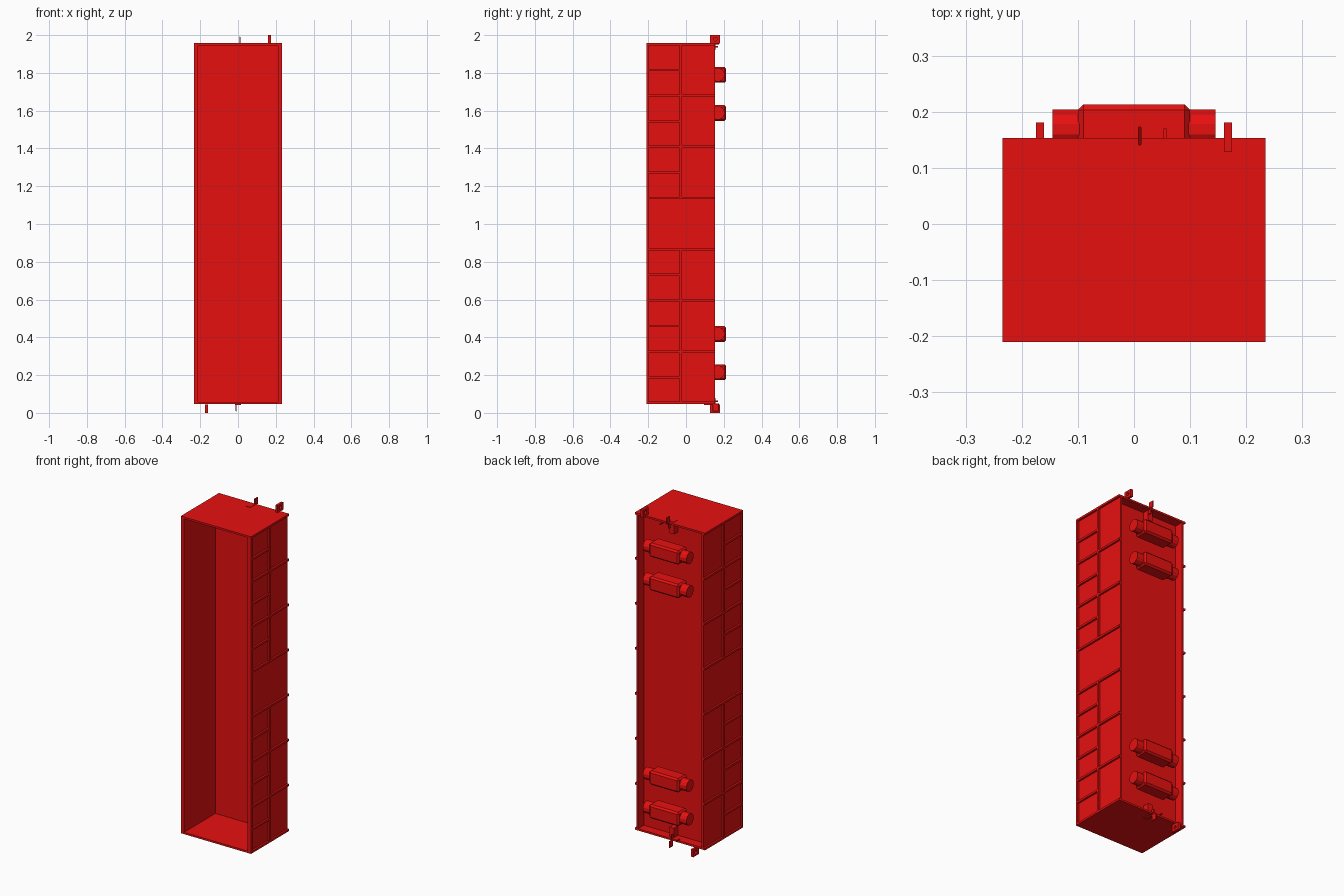
import bpy, math

cube = bpy.data.objects.get("Cube")
if cube:
    bpy.data.objects.remove(cube, do_unlink=True)

red = bpy.data.materials.new("red_paint")
red.use_nodes = True
colour = (0.8, 0.005, 0.005, 1)
red.diffuse_color = colour
red.node_tree.nodes["Principled BSDF"].inputs["Base Color"].default_value = colour


def box(name, x, y, z, bevel=0.0):
    """Box from (low, high) ranges on each axis."""
    ranges = (x, y, z)
    bpy.ops.mesh.primitive_cube_add(size=1, location=[sum(r) / 2 for r in ranges])
    ob = bpy.context.object
    ob.name = name
    ob.scale = [abs(r[1] - r[0]) for r in ranges]
    bpy.ops.object.transform_apply(location=False, rotation=False, scale=True)
    ob.data.materials.append(red)
    if bevel:
        mod = ob.modifiers.new("bevel", "BEVEL")
        mod.width, mod.segments = bevel, 1
    return ob


def rod(name, centre, radius, length, sides=12):
    """Cylinder lying along x with a flat on top."""
    bpy.ops.mesh.primitive_cylinder_add(vertices=sides, radius=radius, depth=length,
                                        location=centre, rotation=(0, math.pi / 2, 0))
    ob = bpy.context.object
    ob.name = name
    bpy.ops.object.transform_apply(location=False, rotation=True, scale=False)
    ob.rotation_euler.x = math.pi / sides
    ob.data.materials.append(red)
    return ob


FRONT, BACK = -0.21, 0.153
LOW, HIGH = 0.047, 1.957
WALL_IN, WALL_OUT, RIB_OUT = 0.212, 0.223, 0.234
MIDDLE = -0.028
RIB = 0.006
PITCH = (HIGH - LOW - 2 * RIB) / 7

# Tray: recessed floor panel and two end plates
box("floor_panel", (-WALL_OUT, WALL_OUT), (0.088, 0.098), (LOW, HIGH))
box("bottom_end", (-RIB_OUT, RIB_OUT), (FRONT, BACK), (LOW, LOW + 0.011))
box("top_end", (-RIB_OUT, RIB_OUT), (FRONT, BACK), (HIGH - 0.011, HIGH))

# Side walls with their rib grid
for side, s in (("left", 1), ("right", -1)):
    skin = (s * WALL_IN, s * WALL_OUT)
    proud = (s * (WALL_OUT - 0.002), s * RIB_OUT)
    box(side + "_wall", skin, (FRONT, BACK), (LOW, HIGH))
    box(side + "_rim", proud, (FRONT, FRONT + 0.012), (LOW, HIGH))
    for i in range(8):
        z = LOW + RIB + i * PITCH
        box(side + "_cross_rib", proud, (FRONT, BACK), (z - RIB, z + RIB))
        # The middle bay stays plain
        if i in (3, 7):
            continue
        half = z + PITCH / 2
        box(side + "_half_rib", proud, (FRONT, MIDDLE), (half - RIB, half + RIB))
        box(side + "_long_rib", proud, (MIDDLE - RIB, MIDDLE + RIB), (z, z + PITCH))

# Axle housings with round ends
for z in (0.215, 0.418, 1.588, 1.79):
    box("axle_housing", (-0.1, 0.1), (0.127, 0.213), (z - 0.042, z + 0.042), 0.01)
    rod("axle", (0, 0.169, z), 0.036, 0.29)

# Coupling gear, turned half way round for the other end
for end, e in (("top", 1), ("bottom", -1)):
    def span_x(a, b):
        return (e * a, e * b)

    def span_z(a, b):
        return (1 + e * (a - 1), 1 + e * (b - 1))

    box(end + "_coupling_block", span_x(-0.015, 0.015), (0.096, 0.137), span_z(1.885, 1.959))
    box(end + "_coupling_hook", span_x(0.007, 0.013), (0.14, 0.174), span_z(1.95, 1.992), 0.002)
    box(end + "_hook_shank", span_x(0.007, 0.013), (0.13, 0.155), span_z(1.92, 1.955))
    box(end + "_peg", span_x(0.053, 0.058), (0.14, 0.17), span_z(1.935, 1.942))

    # Pierced lug plate
    lug = box(end + "_lug", span_x(0.16, 0.175), (0.128, 0.181), span_z(1.955, 2.0))
    hole = rod("lug_cutter", (e * 0.1675, 0.155, 1 + e * 0.979), 0.01, 0.05)
    hole.hide_render = True
    cut = lug.modifiers.new("hole", "BOOLEAN")
    cut.operation, cut.object = "DIFFERENCE", hole
    bpy.context.view_layer.objects.active = lug
    bpy.ops.object.modifier_apply(modifier=cut.name)
    bpy.data.objects.remove(hole, do_unlink=True)
